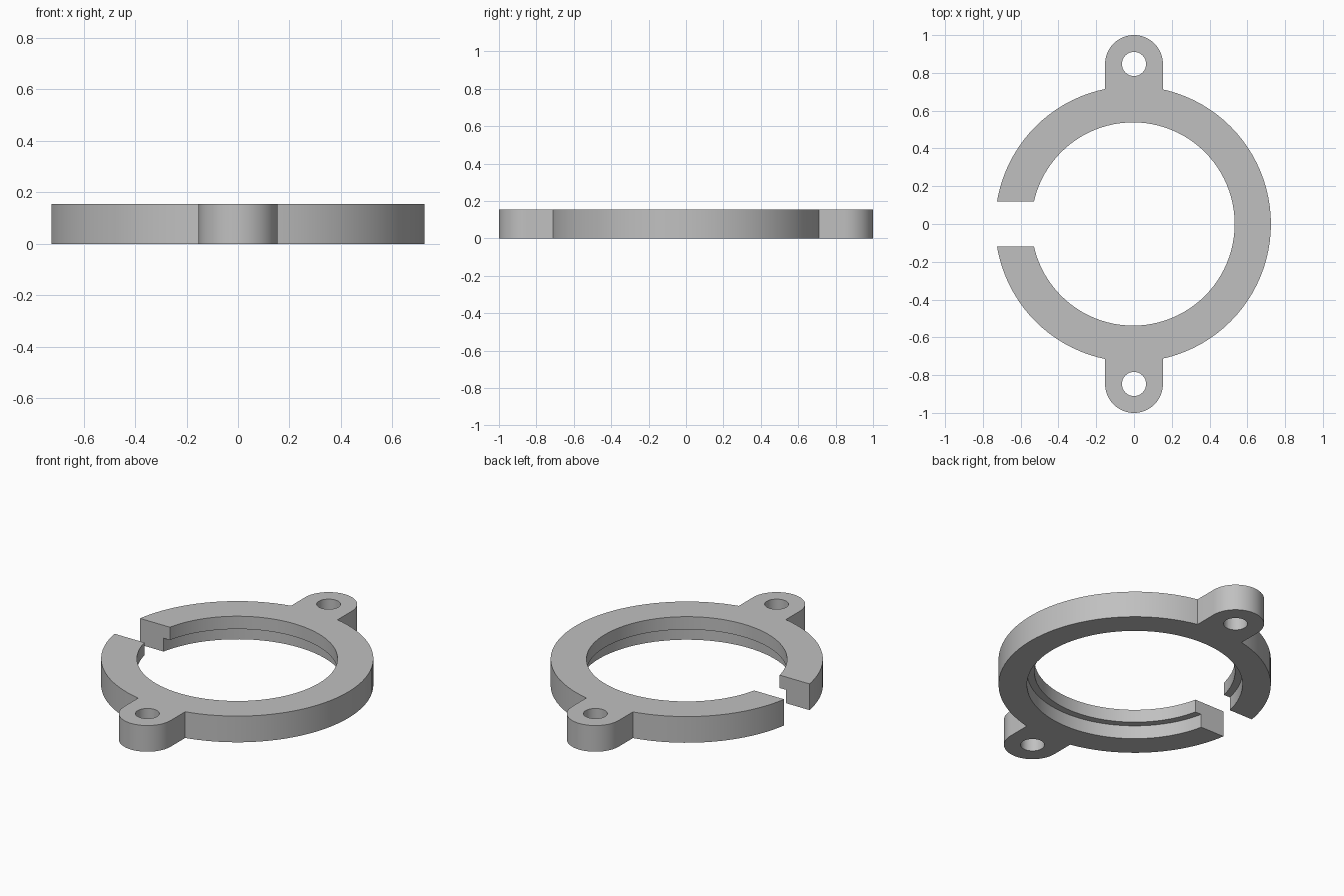
import bpy
import bmesh
import math

cube = bpy.data.objects.get("Cube")
if cube:
    bpy.data.objects.remove(cube, do_unlink=True)

HEIGHT = 0.155
RING_X = -0.005
OUTER, INNER, BORE = 0.73, 0.538, 0.578
LEDGE_Z = 0.079
LUG_Y, LUG_R, LUG_HOLE = 0.847, 0.153, 0.064
GAP = 0.119

grey = bpy.data.materials.new("light grey")
grey.use_nodes = True
colour = (0.53, 0.53, 0.53, 1)
grey.diffuse_color = colour
grey.node_tree.nodes["Principled BSDF"].inputs["Base Color"].default_value = colour


def prism(name, outline, z0, z1):
    """Extrude a flat outline from z0 to z1."""
    bm = bmesh.new()
    base = bm.faces.new([bm.verts.new((x, y, z0)) for x, y in outline])
    top = bmesh.ops.extrude_face_region(bm, geom=[base])
    verts = [v for v in top["geom"] if isinstance(v, bmesh.types.BMVert)]
    bmesh.ops.translate(bm, vec=(0, 0, z1 - z0), verts=verts)
    bmesh.ops.recalc_face_normals(bm, faces=bm.faces)
    mesh = bpy.data.meshes.new(name)
    bm.to_mesh(mesh)
    bm.free()
    obj = bpy.data.objects.new(name, mesh)
    bpy.context.collection.objects.link(obj)
    mesh.materials.append(grey)
    return obj


def arc(cx, cy, r, start, end, n):
    angles = [start + (end - start) * i / n for i in range(n + 1)]
    return [(cx + r * math.cos(a), cy + r * math.sin(a)) for a in angles]


def circle(cx, cy, r, n):
    return arc(cx, cy, r, 0, math.tau, n)[:-1]


def combine(target, tool, operation):
    """Apply a boolean and discard the helper."""
    mod = target.modifiers.new(operation, 'BOOLEAN')
    mod.operation = operation
    mod.solver = 'EXACT'
    mod.object = tool
    bpy.context.view_layer.objects.active = target
    bpy.ops.object.modifier_apply(modifier=mod.name)
    bpy.data.objects.remove(tool, do_unlink=True)


# Ring body
ring = prism("clamp_ring", circle(RING_X, 0, OUTER, 96), 0, HEIGHT)

# Round-ended mounting lugs, front and back
for side in (-1, 1):
    end = arc(0, side * LUG_Y, LUG_R, 0, side * math.pi, 32)
    root = [(-LUG_R, side * 0.64), (LUG_R, side * 0.64)]
    combine(ring, prism("lug", end + root, 0, HEIGHT), 'UNION')

# Screw holes through the lugs
for side in (-1, 1):
    hole = prism("screw_hole", circle(0, side * LUG_Y, LUG_HOLE, 40), -0.1, 0.3)
    combine(ring, hole, 'DIFFERENCE')

# Main opening, with a wider recess underneath leaving a lip on top
combine(ring, prism("opening", circle(RING_X, 0, INNER, 96), -0.1, 0.3), 'DIFFERENCE')
combine(ring, prism("recess", circle(RING_X, 0, BORE, 96), -0.1, LEDGE_Z), 'DIFFERENCE')

# Gap in the right side of the ring
gap = [(-1, -GAP), (-0.3, -GAP), (-0.3, GAP), (-1, GAP)]
combine(ring, prism("gap", gap, -0.1, 0.3), 'DIFFERENCE')

# Smooth the curved walls, keep the rims sharp
bpy.ops.object.select_all(action='DESELECT')
ring.select_set(True)
bpy.context.view_layer.objects.active = ring
bpy.ops.object.shade_smooth_by_angle(angle=math.radians(30))
